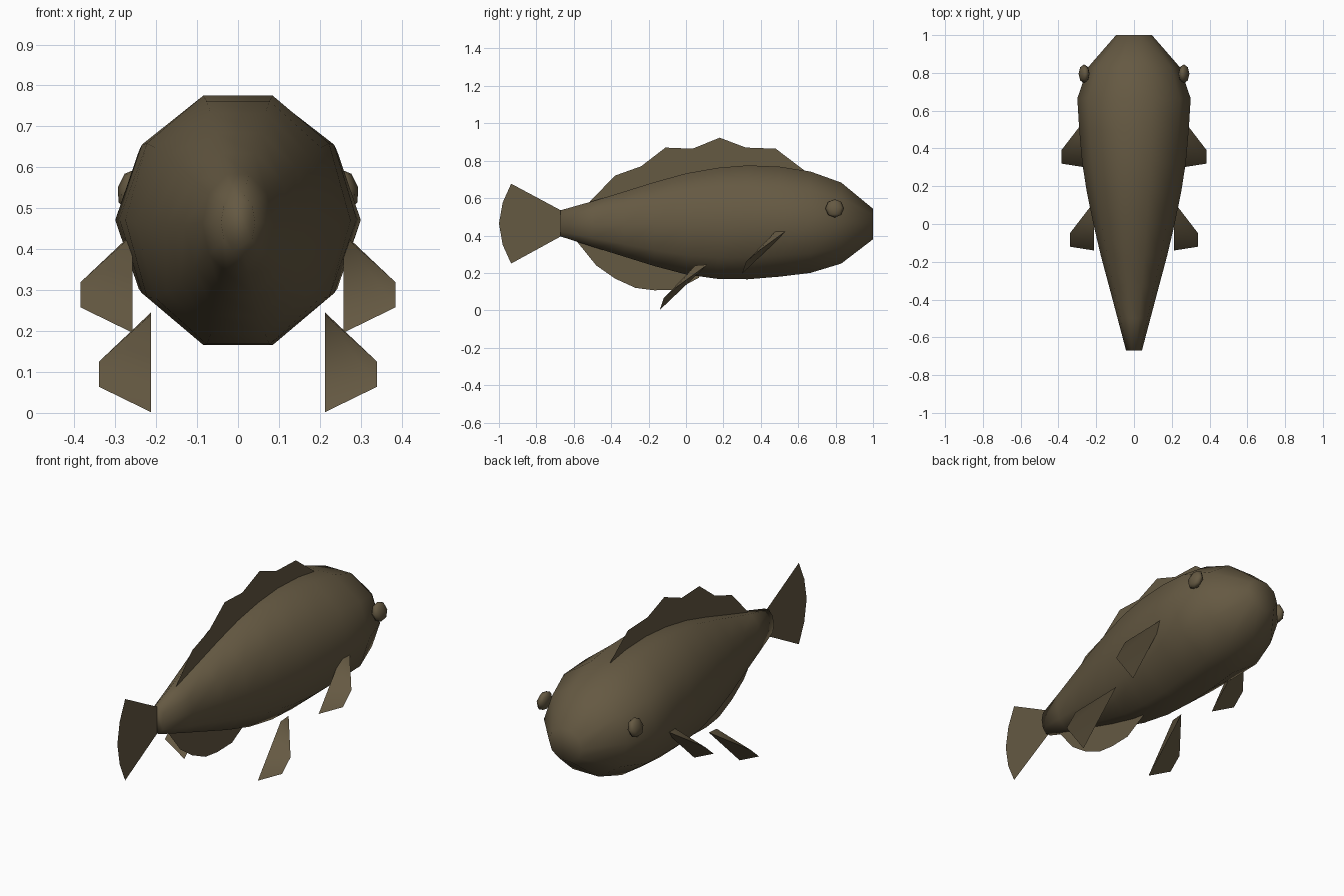
import bpy, bmesh, math

if "Cube" in bpy.data.objects:
    bpy.data.objects.remove(bpy.data.objects["Cube"])

skin = bpy.data.materials.new("olive brown")
skin.diffuse_color = (0.13, 0.10, 0.055, 1)
skin.use_nodes = True
skin.node_tree.nodes["Principled BSDF"].inputs["Base Color"].default_value = skin.diffuse_color


def make(name, verts, faces, angle=180, fix_normals=True):
    me = bpy.data.meshes.new(name)
    me.from_pydata(verts, [], faces)
    bm = bmesh.new()
    bm.from_mesh(me)
    if fix_normals:
        bmesh.ops.recalc_face_normals(bm, faces=bm.faces)
    bm.to_mesh(me)
    bm.free()
    me.materials.append(skin)
    ob = bpy.data.objects.new(name, me)
    bpy.context.collection.objects.link(ob)
    bpy.ops.object.select_all(action='DESELECT')
    ob.select_set(True)
    bpy.context.view_layer.objects.active = ob
    if angle >= 180:
        bpy.ops.object.shade_smooth()
    else:
        bpy.ops.object.shade_smooth_by_angle(angle=math.radians(angle))
    return ob


# Body: ten-sided rings along y as (y, half width, top, bottom)
rings = [(-0.67, 0.042, 0.535, 0.395), (-0.50, 0.087, 0.583, 0.340),
         (-0.33, 0.132, 0.635, 0.287), (-0.17, 0.175, 0.685, 0.237),
         (0.0, 0.215, 0.732, 0.192), (0.17, 0.250, 0.762, 0.168),
         (0.33, 0.275, 0.775, 0.166), (0.50, 0.290, 0.768, 0.180),
         (0.665, 0.300, 0.742, 0.200), (0.83, 0.243, 0.683, 0.250),
         (1.0, 0.095, 0.543, 0.380)]
N = 10
verts, faces = [], []
for y, w, top, bottom in rings:
    rz = (top - bottom) / 2 / math.sin(math.radians(72))
    for i in range(N):
        a = 2 * math.pi * i / N
        verts.append((w * math.cos(a), y, (top + bottom) / 2 + rz * math.sin(a)))
for r in range(len(rings) - 1):
    for i in range(N):
        j = (i + 1) % N
        faces.append((r * N + i, r * N + j, (r + 1) * N + j, (r + 1) * N + i))
faces += [tuple(range(N)), tuple(range((len(rings) - 1) * N, len(rings) * N))]
make("body", verts, faces)


# Thin fins on the centre plane, as strips between an edge and a base line
def flat_fin(name, edge, base):
    n = len(edge)
    pts = [(0, y, z) for y, z in edge + base]
    make(name, pts, [(i, i + 1, n + i + 1, n + i) for i in range(n - 1)],
         fix_normals=False)


edge = [(-0.515, 0.58), (-0.38, 0.72), (-0.24, 0.77), (-0.11, 0.87), (0.035, 0.864),
        (0.18, 0.923), (0.32, 0.87), (0.48, 0.864), (0.63, 0.75)]
flat_fin("dorsal_fin", edge,
         [(y, 0.55 + 0.15 * min(1, (y + 0.515) / 0.5)) for y, z in edge])

edge = [(-0.585, 0.37), (-0.48, 0.24), (-0.38, 0.17), (-0.27, 0.12), (-0.17, 0.107),
        (-0.05, 0.11), (0.07, 0.175)]
flat_fin("belly_fin", edge,
         [(y, 0.40 - 0.19 * (y + 0.585) / 0.655) for y, z in edge])

edge = [(-0.935, 0.677), (-0.98, 0.576), (-1.0, 0.464), (-0.98, 0.35), (-0.935, 0.25)]
flat_fin("tail_fin", edge, [(-0.67, 0.535 - 0.035 * i) for i in range(5)])

# Folded side fins: front root, rear root, two tip corners, trailing root
fin = [(0.213, 0.115, 0.245), (0.213, 0.05, 0.24), (0.34, -0.05, 0.125),
       (0.34, -0.12, 0.064), (0.213, -0.14, 0.002)]
fin_faces = [(1, 4, 3), (1, 3, 2), (0, 1, 2), (0, 2, 3), (0, 3, 4)]
for side, s in (("right", 1), ("left", -1)):
    for name, dx, dy, dz in (("pelvic_fin", 0, 0, 0), ("pectoral_fin", 0.045, 0.44, 0.194)):
        make(f"{side}_{name}", [(s * (x + dx), y + dy, z + dz) for x, y, z in fin],
             fin_faces, 50)

    # Eyes: flattened low-poly balls
    bpy.ops.mesh.primitive_uv_sphere_add(segments=8, ring_count=4, radius=1,
                                         location=(s * 0.264, 0.795, 0.545))
    eye = bpy.context.object
    eye.name = f"{side}_eye"
    eye.scale = (0.03, 0.05, 0.05)
    eye.rotation_euler = (0, s * math.radians(-12), 0)
    eye.data.materials.append(skin)
    bpy.ops.object.shade_smooth()
